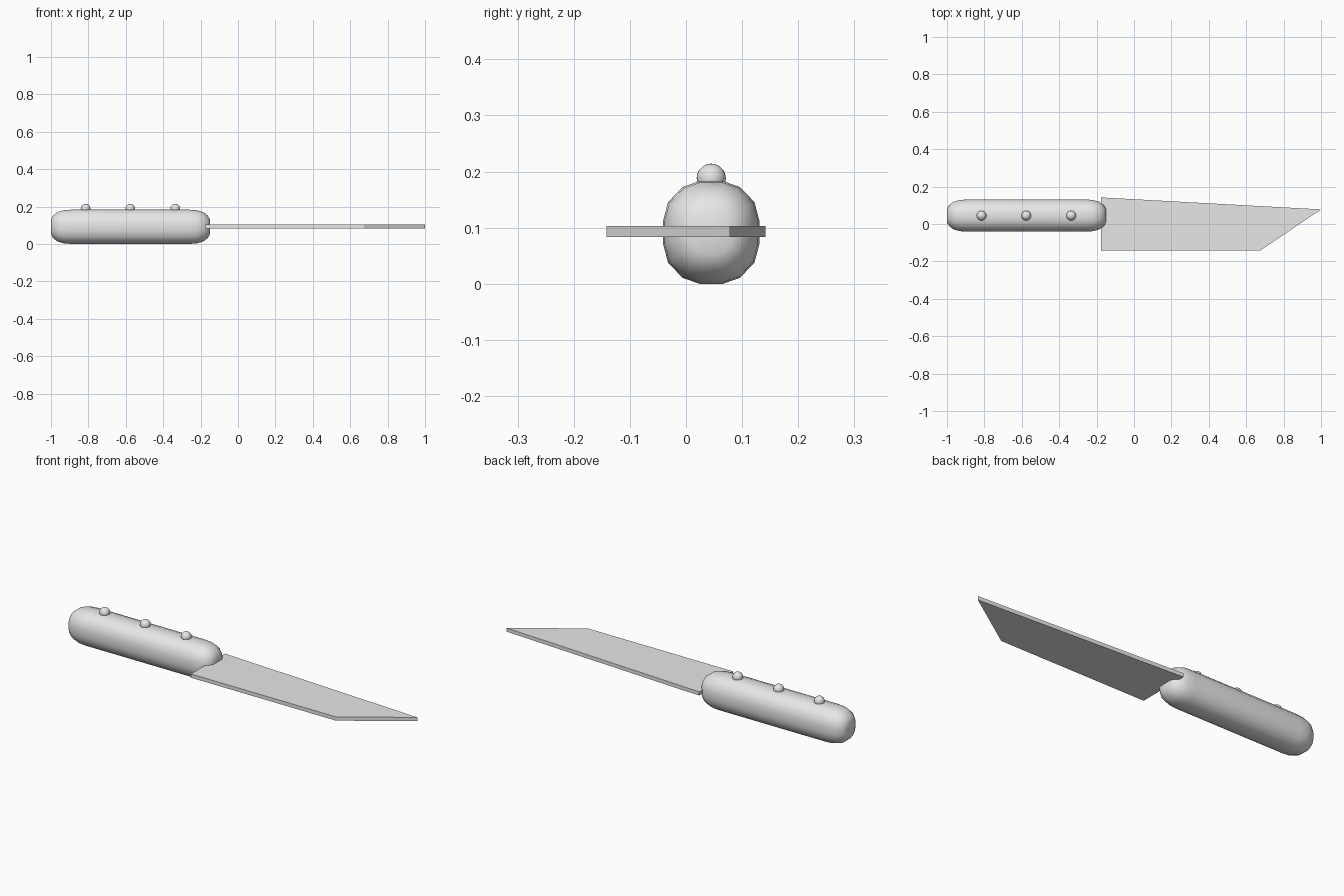
import bpy, bmesh, math

if "Cube" in bpy.data.objects:
    bpy.data.objects.remove(bpy.data.objects["Cube"])

grey = bpy.data.materials.new("plain_grey")
grey.diffuse_color = (0.8, 0.8, 0.8, 1)
grey.use_nodes = True
grey.node_tree.nodes["Principled BSDF"].inputs["Base Color"].default_value = grey.diffuse_color

CY, CZ = 0.045, 0.0915  # handle axis


def finish(name, bm, smooth=False):
    bmesh.ops.recalc_face_normals(bm, faces=bm.faces)
    mesh = bpy.data.meshes.new(name)
    bm.to_mesh(mesh)
    bm.free()
    mesh.materials.append(grey)
    for p in mesh.polygons:
        p.use_smooth = smooth
    obj = bpy.data.objects.new(name, mesh)
    bpy.context.collection.objects.link(obj)
    return obj


# Handle: sixteen-sided grip with rounded ends
quadrant = [(0.086, 0.02), (0.077, 0.054), (0.051, 0.081), (0.021, 0.0915)]
half = quadrant + [(-y, z) for y, z in reversed(quadrant)]
section = half + [(-y, -z) for y, z in half]
end = [(0.0, 0.42), (0.011, 0.65), (0.035, 0.86), (0.07, 0.97), (0.11, 1.0)]
stations = [(-1 + d, s) for d, s in end] + [(-0.15 - d, s) for d, s in reversed(end)]

bm = bmesh.new()
rings = [[bm.verts.new((x, CY + y * s, CZ + z * s)) for y, z in section] for x, s in stations]
n = len(section)
for a, b in zip(rings, rings[1:]):
    for i in range(n):
        j = (i + 1) % n
        bm.faces.new((a[i], a[j], b[j], b[i]))
bm.faces.new(rings[0])
bm.faces.new(rings[-1])
finish("handle", bm, True)

# Blade: flat plate with a slanted tip
outline = [(-0.177, 0.142), (-0.177, -0.142), (0.675, -0.142), (1.0, 0.078)]
bm = bmesh.new()
face = bm.faces.new([bm.verts.new((x, y, 0.083)) for x, y in outline])
top = bmesh.ops.extrude_face_region(bm, geom=[face])["geom"]
bmesh.ops.translate(bm, vec=(0, 0, 0.02), verts=[v for v in top if isinstance(v, bmesh.types.BMVert)])
finish("blade", bm)

# Rivets: three small balls along the top of the handle
for k, x in enumerate((-0.815, -0.576, -0.336)):
    bm = bmesh.new()
    bmesh.ops.create_uvsphere(bm, u_segments=24, v_segments=14, radius=0.026)
    bmesh.ops.translate(bm, vec=(x, CY, 0.188), verts=bm.verts)
    finish(f"rivet_{k + 1}", bm, True)
